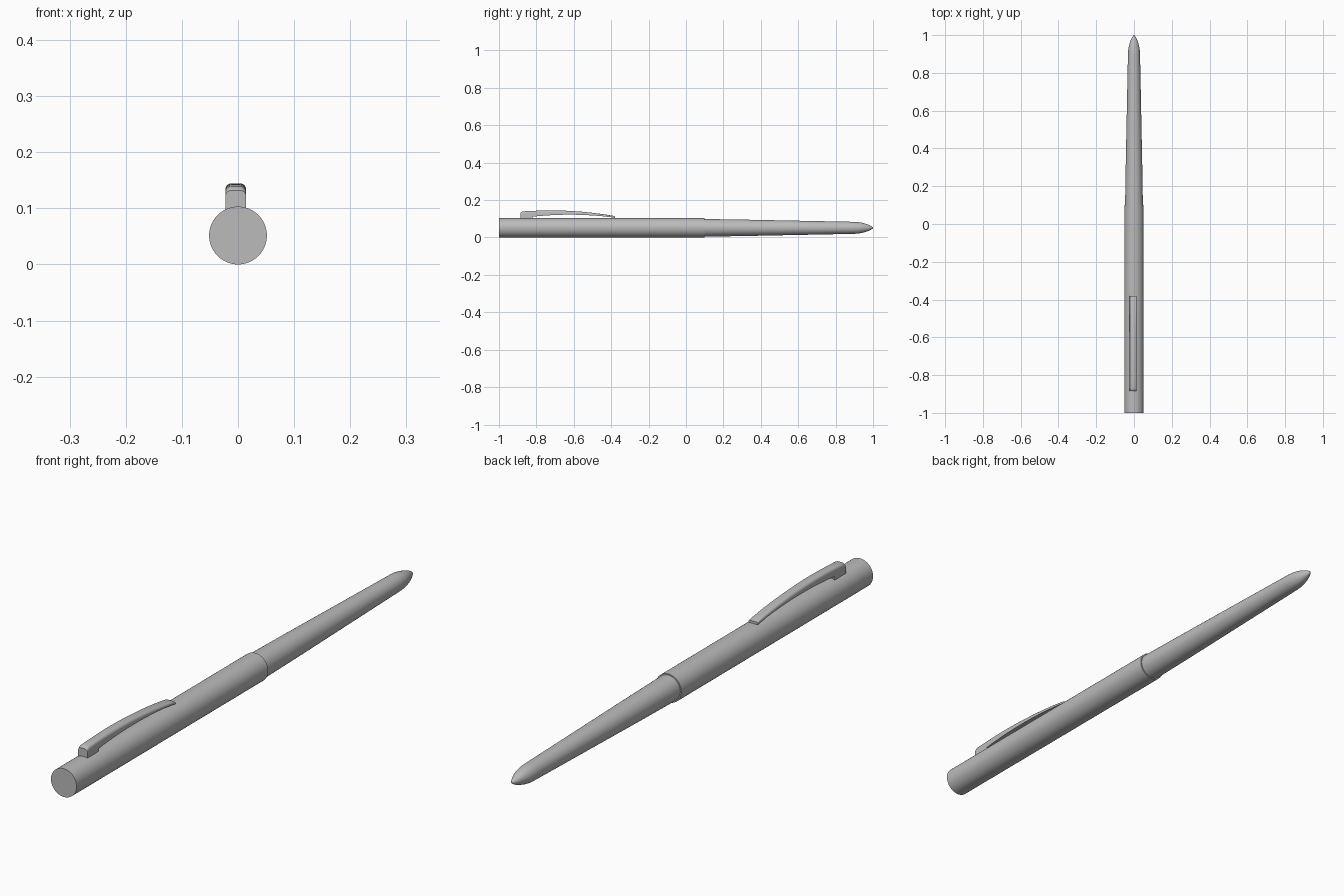
import bpy, bmesh, math
from mathutils import Vector

old = bpy.data.objects.get("Cube")
if old:
    bpy.data.objects.remove(old)

grey = bpy.data.materials.new("satin grey")
grey.use_nodes = True
colour = (0.5, 0.5, 0.5, 1)
grey.diffuse_color = colour
grey.node_tree.nodes["Principled BSDF"].inputs["Base Color"].default_value = colour

AXIS_Z = 0.0515


def loft(name, rings, angle=30):
    """Skin a list of closed rings and cap both ends."""
    bm = bmesh.new()
    loops = [[bm.verts.new(p) for p in ring] for ring in rings]
    n = len(loops[0])
    for a, b in zip(loops, loops[1:]):
        for i in range(n):
            j = (i + 1) % n
            bm.faces.new((a[i], a[j], b[j], b[i]))
    bm.faces.new(loops[0])
    bm.faces.new(loops[-1])
    bmesh.ops.recalc_face_normals(bm, faces=bm.faces)
    mesh = bpy.data.meshes.new(name)
    bm.to_mesh(mesh)
    bm.free()
    mesh.materials.append(grey)
    obj = bpy.data.objects.new(name, mesh)
    bpy.context.collection.objects.link(obj)
    bpy.ops.object.select_all(action='DESELECT')
    obj.select_set(True)
    bpy.context.view_layer.objects.active = obj
    bpy.ops.object.shade_smooth_by_angle(angle=math.radians(angle))
    return obj


def turned(name, profile, sides=64):
    """Round part along y from (y, radius) pairs."""
    turns = [math.tau * i / sides for i in range(sides)]
    return loft(name, [[Vector((r * math.cos(t), y, AXIS_Z + r * math.sin(t))) for t in turns]
                       for y, r in profile])


def clip_ring(y, top, bottom, half=0.0185, centre=-0.004, steps=5):
    """Upright section with rounded upper corners."""
    r = min(0.011, (top - bottom) * 0.6)
    pts = [Vector((centre - half, y, bottom)), Vector((centre + half, y, bottom))]
    for side, start in ((1, 0), (-1, math.pi / 2)):
        for i in range(steps + 1):
            t = start + i / steps * math.pi / 2
            pts.append(Vector((centre + side * (half - r) + r * math.cos(t), y,
                               top - r + r * math.sin(t))))
    return pts


# Straight cap
turned("cap", [(-1, 0.0515), (0.1, 0.0515)])

# Tapering barrel
turned("barrel", [(0.08, 0.0475), (0.3, 0.044), (0.6, 0.038), (0.9, 0.032)])

# Rounded pointed tip
turned("tip", [(0.9, 0.032), (0.92, 0.0308), (0.94, 0.0275), (0.96, 0.0222),
               (0.98, 0.0145), (0.992, 0.008), (1, 0.002)])

# Pocket clip: foot block, then arched arm
stations = [(-0.885, 0.132, 0.09), (-0.88, 0.137, 0.09), (-0.87, 0.1395, 0.09),
            (-0.821, 0.142, 0.09), (-0.82, 0.142, 0.111)]
for i in range(1, 17):
    s = i / 16
    y = -0.82 + 0.43 * s
    top = 0.142 + 0.022 * s - 0.048 * s * s
    bottom = 0.111 + 0.047 * s - 0.051 * s * s
    stations.append((y, top, bottom))
stations.append((-0.38, 0.113, 0.104))
loft("pocket_clip", [clip_ring(*s) for s in stations], 40)
